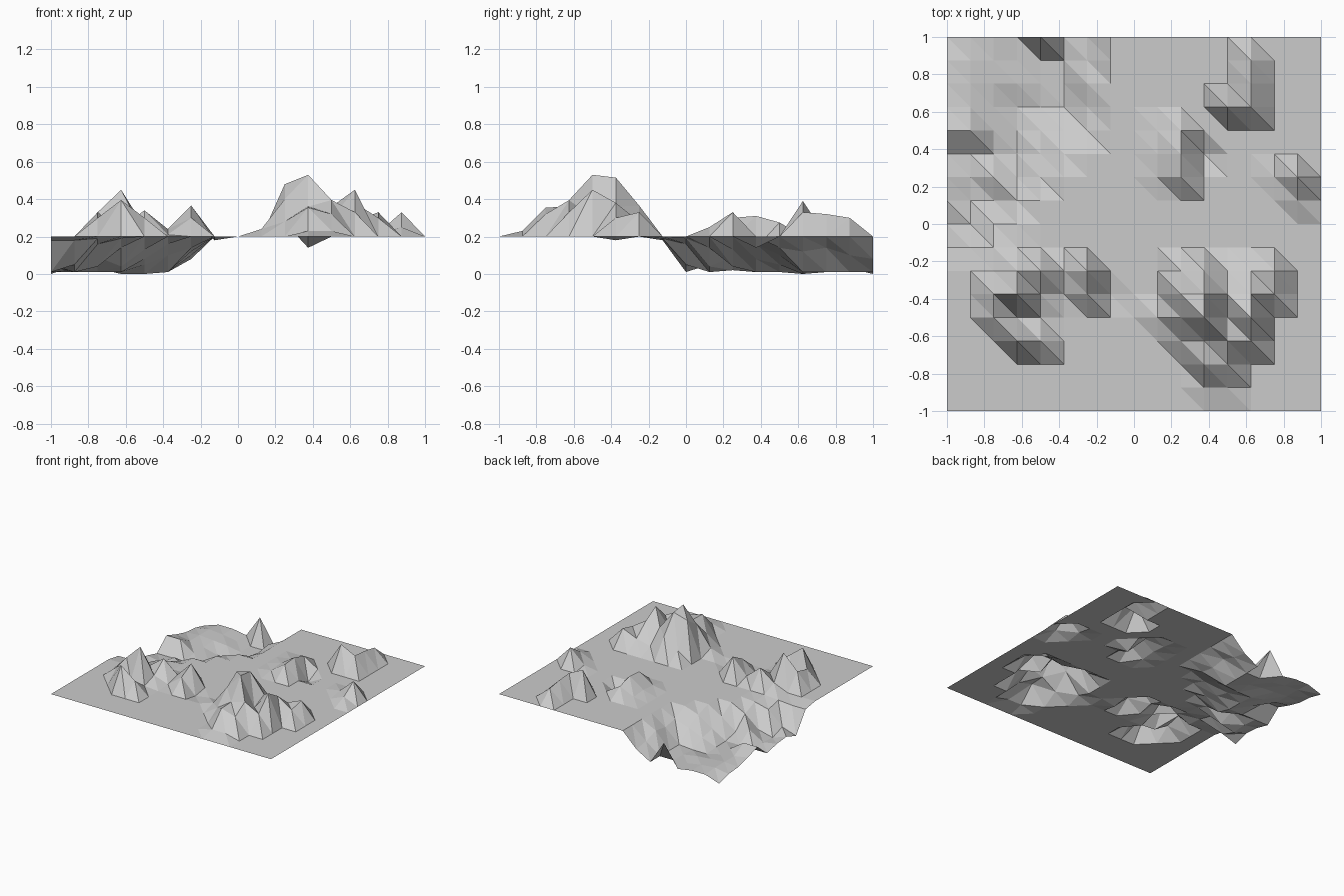
import bpy
import bmesh

CELLS = 16                 # the sheet is a square grid of equal cells
STEP = 2 / CELLS
PLAIN = 0.20               # level of the flat land

# Start clean
default_cube = bpy.data.objects.get("Cube")
if default_cube:
    bpy.data.objects.remove(default_cube)

# Stone colour shared by the whole land
stone = bpy.data.materials.new("pale_grey_stone")
stone.use_nodes = True
colour = (0.6, 0.6, 0.6, 1)
stone.diffuse_color = colour
stone.node_tree.nodes["Principled BSDF"].inputs["Base Color"].default_value = colour

# Start with a level plain
heights = {(column, row): PLAIN
           for column in range(CELLS + 1)
           for row in range(CELLS + 1)}


def landform(west, north, *rows):
    """Lay rows of heights (in hundredths) from north to south.

    Every row begins at the west column; None keeps the plain.
    """
    for down, row in enumerate(rows):
        for across, level in enumerate(row):
            if level is not None:
                heights[west + across, north - down] = level / 100


_ = None

# Sunken basin in the back left corner of the sheet
landform(0, 16,
         (0, 4, 4, 2, 20, 1, 8),
         (3, 5, 4, 2, 1, 1, 10),
         (4, 5, 4, 3, 1, 1, 14),
         (7, 5, 3, 0, 0, 1, 12),
         (11, 11, 3, 1, 5, 10, 14))
landform(0, 11,
         (1, 1, 1, 1, 8, 16),
         (4, 2, 9, 4, 13),
         (5, 1, 4, 14),
         (1, 5, 16, 19),
         (18, 18, 19))

# Twin-peaked hill group at the front, low x side
landform(2, 6,
         (_, 25, 34, 24, 36.5),
         (33, 45, 25, 21, 30, 18),
         (30, 22, 21),
         (_, 39.5, 30))

# Tall mountain at the front, high x side
landform(9, 6,
         (_, 28, 36.5, 25, 28, 33),
         (_, 48, 51.5, 36, 38, 30),
         (24, 40, 53, 30, 45),
         (_, 28, 36, 39.5, 33),
         (_, _, 35.5, 32),
         (_, _, 23, 23))

# Curved ridge by the back edge
landform(12, 15,
         (_, 30),
         (_, 32),
         (39, 33))

# Low ridge near the middle with a small hollow beside it
landform(9, 12,
         (22, 27.5),
         (23, 31, 14),
         (22, 30))

# Small peak by the high x edge
landform(14, 10,
         (22, 33),
         (_, 25))


def build_land(name):
    """Turn the heights into a faceted triangle sheet."""
    bm = bmesh.new()
    points = {}
    for (column, row), level in heights.items():
        points[column, row] = bm.verts.new(
            (column * STEP - 1, row * STEP - 1, level))

    # Split every cell along the same diagonal
    for column in range(CELLS):
        for row in range(CELLS):
            south_west = points[column, row]
            south_east = points[column + 1, row]
            north_east = points[column + 1, row + 1]
            north_west = points[column, row + 1]
            bm.faces.new((south_west, south_east, north_west))
            bm.faces.new((south_east, north_east, north_west))

    mesh = bpy.data.meshes.new(name)
    bm.to_mesh(mesh)
    bm.free()
    mesh.materials.append(stone)
    land = bpy.data.objects.new(name, mesh)
    bpy.context.scene.collection.objects.link(land)
    return land


build_land("terrain")
